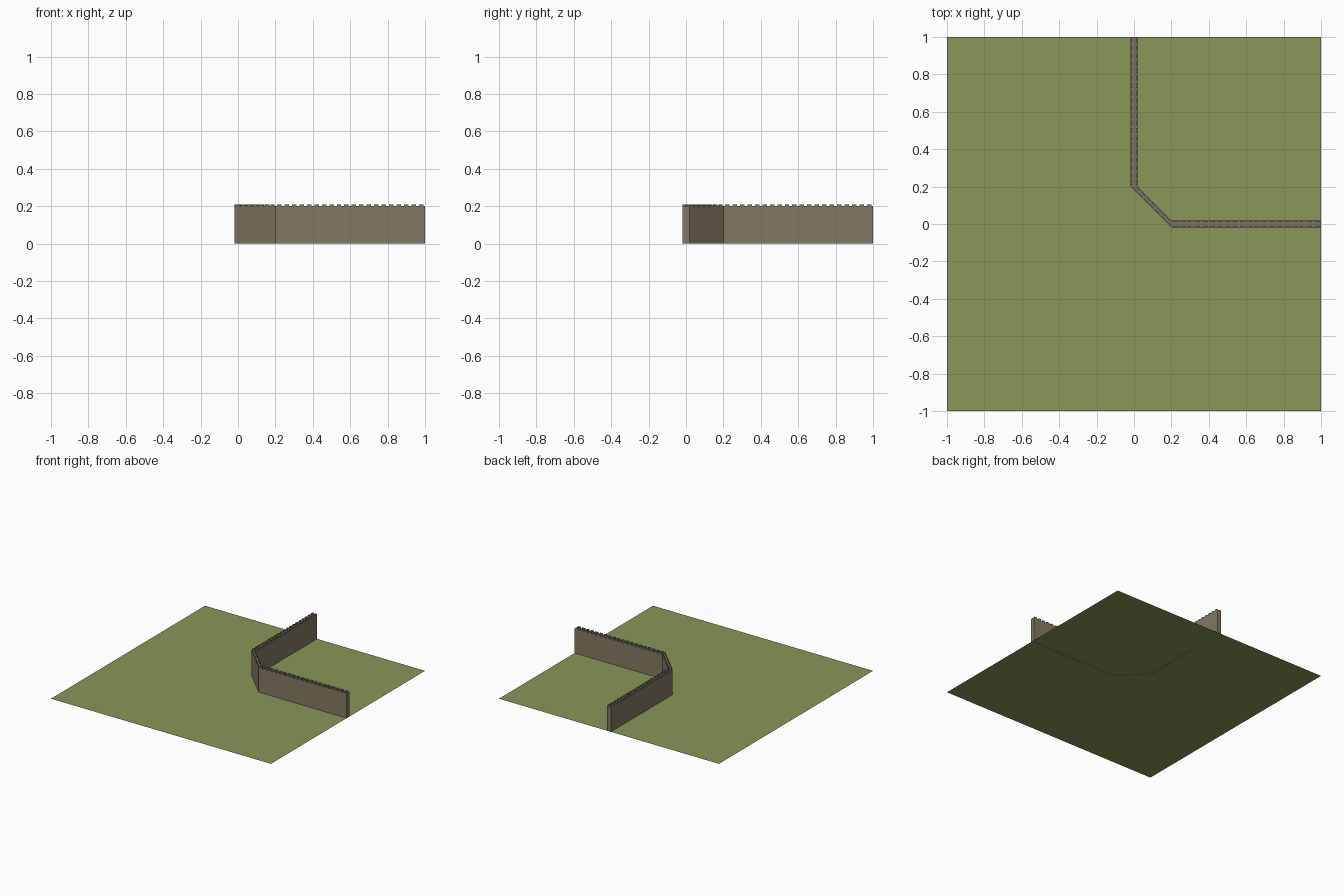
import bpy, bmesh, math
from mathutils import Vector

if "Cube" in bpy.data.objects:
    bpy.data.objects.remove(bpy.data.objects["Cube"])

H, T = 0.2, 0.018          # wall height, half thickness
PAR, TOP = 0.008, 0.01     # parapet thickness, merlon height


def material(name, rgb):
    m = bpy.data.materials.new(name)
    m.diffuse_color = (*rgb, 1)
    m.use_nodes = True
    m.node_tree.nodes["Principled BSDF"].inputs["Base Color"].default_value = m.diffuse_color
    return m


grass = material("grass green", (0.25, 0.31, 0.10))
stone = material("stone brown", (0.23, 0.195, 0.125))
walk = material("walkway grey", (0.20, 0.17, 0.13))


def finish(name, bm, mats):
    bmesh.ops.recalc_face_normals(bm, faces=bm.faces)
    me = bpy.data.meshes.new(name)
    bm.to_mesh(me)
    bm.free()
    for m in mats:
        me.materials.append(m)
    ob = bpy.data.objects.new(name, me)
    bpy.context.collection.objects.link(ob)


def prism(bm, pts, z0, z1):
    lo = [bm.verts.new((p[0], p[1], z0)) for p in pts]
    hi = [bm.verts.new((p[0], p[1], z1)) for p in pts]
    n = len(pts)
    bm.faces.new(lo)
    top = bm.faces.new(hi)
    for i in range(n):
        bm.faces.new((lo[i], lo[(i + 1) % n], hi[(i + 1) % n], hi[i]))
    return top


def wall(name, a0, a1, b0, b1, count):
    """Wall between outer edge a0-a1 and inner edge b0-b1, merlons on both."""
    a0, a1, b0, b1 = map(Vector, (a0, a1, b0, b1))
    bm = bmesh.new()
    prism(bm, (a0, a1, b1, b0), 0, H).material_index = 1
    finish(name, bm, (stone, walk))
    bm = bmesh.new()
    f = PAR / (2 * T)
    for s, e, s2, e2 in ((a0, a1, b0, b1), (b0, b1, a0, a1)):
        si, ei = s.lerp(s2, f), e.lerp(e2, f)
        for i in range(count):
            u, v = (i + 0.2) / count, (i + 0.8) / count
            prism(bm, (s.lerp(e, u), s.lerp(e, v), si.lerp(ei, v), si.lerp(ei, u)), H, H + TOP)
    finish(name + "_merlons", bm, (stone,))


# Ground tile
bm = bmesh.new()
bmesh.ops.create_grid(bm, x_segments=1, y_segments=1, size=1)
finish("ground", bm, (grass,))

# Two straight walls and the diagonal corner
wall("east_wall", (0.2, -T), (1, -T), (0.2, T), (1, T), 20)
wall("north_wall", (-T, 0.2), (-T, 1), (T, 0.2), (T, 1), 20)
wall("corner_wall", (-T, 0.2), (0.2, -T), (T, 0.2), (0.2, T), 7)
